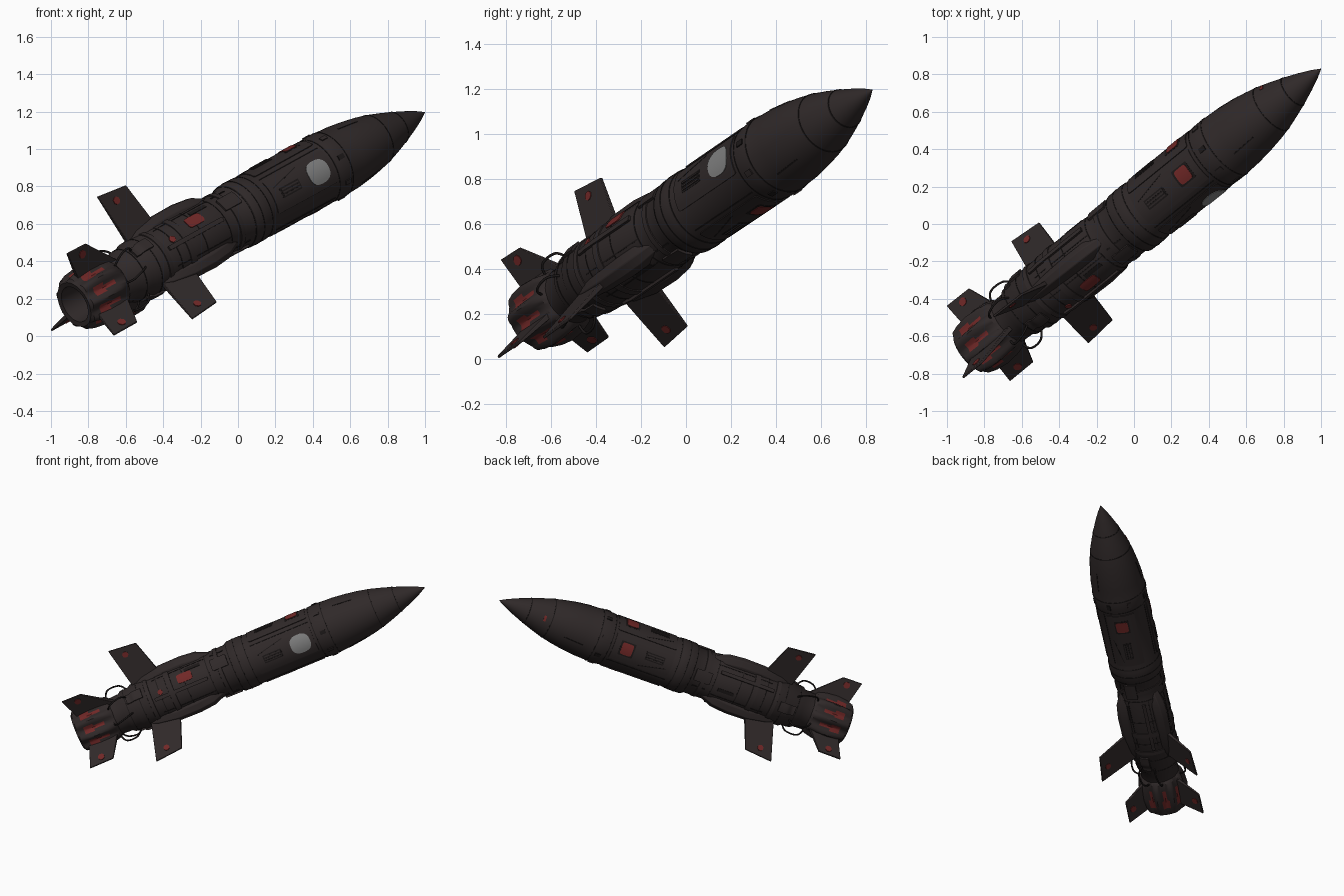
import bpy, bmesh, math
from mathutils import Vector, Matrix

if "Cube" in bpy.data.objects:
    bpy.data.objects.remove(bpy.data.objects["Cube"])

# Local frame: z runs along the missile from tail to nose, then tilted into place
TAIL, TIP = Vector((-0.876, -0.685, 0.168)), Vector((1.0, 0.83, 1.197))
D = (TIP - TAIL).normalized()
U = D.cross(Vector((0, 0, 1))).normalized()
V = U.cross(D)
LEN = (TIP - TAIL).length
FRAME = Matrix.Translation(TAIL) @ Matrix((V, U, D)).transposed().to_4x4()


def material(name, rgb):
    m = bpy.data.materials.new(name)
    m.diffuse_color = (*rgb, 1)
    m.use_nodes = True
    m.node_tree.nodes["Principled BSDF"].inputs["Base Color"].default_value = m.diffuse_color
    return m


BODY = material("dark brown paint", (0.029, 0.022, 0.022))
DARK = material("black seam", (0.012, 0.0095, 0.0095))
RED = material("dull red", (0.165, 0.021, 0.020))
GREY = material("bare grey metal", (0.22, 0.22, 0.22))


def P(deg, r, s, side=0):
    """Point at roll angle, radius and station, with a sideways offset."""
    a = math.radians(deg)
    return Vector((r * math.sin(a) + side * math.cos(a), r * math.cos(a) - side * math.sin(a), s))


def finish(name, bm, mats, bevel=0):
    bmesh.ops.recalc_face_normals(bm, faces=bm.faces)
    me = bpy.data.meshes.new(name)
    bm.to_mesh(me)
    bm.free()
    for m in mats:
        me.materials.append(m)
    ob = bpy.data.objects.new(name, me)
    bpy.context.collection.objects.link(ob)
    ob.matrix_world = FRAME
    if bevel:
        b = ob.modifiers.new("bevel", "BEVEL")
        b.width, b.segments = bevel, 2
    bpy.ops.object.select_all(action='DESELECT')
    ob.select_set(True)
    bpy.context.view_layer.objects.active = ob
    bpy.ops.object.shade_smooth_by_angle(angle=math.radians(35))
    return ob


def loft(name, rings, mats, rule=None, closed=False, bevel=0):
    """Skin equal-length rings of points; ends are capped unless it closes on itself."""
    bm = bmesh.new()
    vs = [[bm.verts.new(p) for p in ring] for ring in rings]
    n = len(vs[0])
    for k in range(len(vs) if closed else len(vs) - 1):
        a, b = vs[k], vs[(k + 1) % len(vs)]
        for i in range(n):
            f = bm.faces.new((a[i], a[(i + 1) % n], b[(i + 1) % n], b[i]))
            if rule:
                f.material_index = rule(k, i)
    if not closed:
        bm.faces.new(vs[0])
        bm.faces.new(vs[-1])
    return finish(name, bm, mats, bevel)


def lathe(name, prof, mat, n=48, closed=False):
    return loft(name, [[P(360 * i / n, r, s) for i in range(n)] for s, r in prof], [mat], closed=closed)


PROFILE = [(0.24, .13), (0.36, .135), (0.38, .15), (0.44, .152), (0.46, .165), (0.64, .168), (0.66, .172),
           (1.0, .172), (1.03, .166), (1.17, .168), (1.2, .184), (1.29, .186), (1.32, .180), (1.80, .182),
           (1.83, .187), (1.90, .188), (1.91, .186), (2.0, .182), (2.1, .170), (2.18, .157), (2.26, .139),
           (2.34, .115), (2.42, .088), (2.50, .058), (2.57, .028), (LEN, .001)]


def R(s):
    for (s0, r0), (s1, r1) in zip(PROFILE, PROFILE[1:]):
        if s0 <= s <= s1:
            return r0 + (r1 - r0) * (s - s0) / (s1 - s0)
    return PROFILE[0][1]


def panel(name, s, a, ds, da, mat, lift=.004, power=30, skew=0):
    """Curved plate on the hull, half-length ds, half-angle da; low power rounds it."""
    rings = []
    for i in range(13):
        t = math.sin(math.pi / 2 * (i / 6 - 1)) * .995
        w = da * (1 - abs(t) ** power) ** (1 / power)
        z = s + ds * t
        angs = [a + skew * t + w * (j / 4 - 1) for j in range(9)]
        rings.append([P(g, R(z) + lift, z) for g in angs] + [P(g, R(z) - .004, z) for g in reversed(angs)])
    return loft(name, rings, [mat])


def disc_on_fin(name, a, r, s, half, rad):
    pts = [(r + rad * math.cos(k * math.pi / 4 + .3), s + rad * math.sin(k * math.pi / 4 + .3)) for k in range(8)]
    loft(name, [[P(a, x, z, o) for x, z in pts] for o in (-half, half)], [RED])


def fin(name, a, corners):
    """corners: root aft, root fore, tip fore, tip aft as (radius, station)."""
    hs = (.014, .014, .006, .006)
    loft(name, [[P(a, r, s, o * h) for (r, s), h in zip(corners, hs)] for o in (-1, 1)], [BODY], bevel=.003)


def tube(name, pts, rad):
    cu = bpy.data.curves.new(name, 'CURVE')
    cu.dimensions, cu.bevel_depth, cu.bevel_resolution = '3D', rad, 2
    sp = cu.splines.new('NURBS')
    sp.points.add(len(pts) - 1)
    for q, p in zip(sp.points, pts):
        q.co = (*p, 1)
    sp.use_endpoint_u, sp.order_u = True, 3
    cu.materials.append(DARK)
    ob = bpy.data.objects.new(name, cu)
    bpy.context.collection.objects.link(ob)
    ob.matrix_world = FRAME


# Hull, collars and dark seams
lathe("hull", PROFILE, BODY)
for i, s in enumerate((.40, .50, .65, .84, 1.02, 1.19, 1.245, 1.31, 1.81, 1.905, 2.25, 2.41)):
    r = R(s)
    lathe(f"seam_{i}", [(s - .003, R(s - .003) + .002), (s + .003, R(s + .003) + .002),
                        (s + .003, r - .02), (s - .003, r - .02)], DARK, closed=True)
for i, (s, w) in enumerate(((.57, .02), (.73, .025), (1.10, .02))):
    lathe(f"collar_{i}", [(s - w, .15), (s - w + .006, R(s) + .005), (s + w - .006, R(s) + .005), (s + w, .15)], BODY)

# Lobed nozzle: red hollows between petals, open at the rear
LOBES, N = 9, 72
NOZ = [(.29, .130, 0), (.27, .146, .006), (.21, .153, .014), (.13, .154, .019), (.06, .148, .016), (.012, .140, .008),
       (0, .128, 0), (.004, .102, 0), (.16, .085, 0), (.17, .01, 0)]


def nozzle_rule(k, i):
    if k >= 8:
        return 2
    c = math.cos(2 * math.pi * LOBES * (i + .5) / N)
    return 1 if (k == 2 and c < -.5) or (k == 3 and c < -.2) else 0


loft("nozzle", [[P(360 * i / N, r + w * math.cos(2 * math.pi * LOBES * i / N), s) for i in range(N)]
                for s, r, w in NOZ], [BODY, RED, DARK], nozzle_rule)

# Middle fins with their long root fairings
for i, (a, ds) in enumerate(((99, -.025), (-37.5, 0), (-135, .005))):
    fin(f"middle_fin_{i}", a, [(.14, .51 + ds), (.14, .73 + ds), (.432, .65 + ds), (.452, .45 + ds)])
    disc_on_fin(f"middle_fin_mark_{i}", a, .385, .55 + ds, .0115, .022)
    secs = ((.50, .165, .02), (.56, .19, .028), (.70, .215, .034), (.86, .217, .038), (.97, .205, .038), (1.06, .165, .03))
    loft(f"fin_fairing_{i}", [[P(a, .10, s, -w * 1.5), P(a, r - .035, s, -w * 1.4), P(a, r, s, -w * .6),
                               P(a, r, s, w * .6), P(a, r - .035, s, w * 1.4), P(a, .10, s, w * 1.5)]
                              for s, r, w in secs], [BODY], bevel=.004)
    for side in (-24, 24):
        panel(f"fairing_edge_{i}_{side}", .82, a + side, .2, 1, DARK, .002)

# Swept tail fins, the upper one with a longer root
for i, (a, root, tip) in enumerate(((74.5, .34, .14), (-35, .27, .175), (-151, .27, .165))):
    fin(f"tail_fin_{i}", a, [(.12, .05), (.12, root), (.306, tip), (.308, .0)])
    disc_on_fin(f"tail_fin_mark_{i}", a, .262, .10, .012, .024)

# Cable loops around the neck
for i, a in enumerate((120, 50, 5, -60, -100, -170)):
    tube(f"neck_cable_{i}", [P(a, .14, .27), P(a, .185, .28), P(a + 6, .20, .34), P(a + 10, .19, .40),
                             P(a + 10, .15, .42)], .006)

# Forward body: four raised plates, each with vents, seams and a patch
for i, a in enumerate((16, 97, 165, -90)):
    panel(f"raised_plate_{i}", 1.57, a, .22, 32, BODY, .005)
    panel(f"plate_gap_{i}", 1.57, a + 39, .22, 1, DARK, .002)
    panel(f"vent_{i}", 1.48, a - 2, .07, 9, DARK, .006)
    for k in range(3):
        panel(f"vent_slat_{i}_{k}", 1.48, a - 7 + k * 5, .062, 1.2, BODY, .010)
    panel(f"slanted_seam_{i}", 1.48, a + 19, .1, .9, DARK, .006, 30, 7)
    if i:
        panel(f"patch_frame_{i}", 1.69, a, .054, 16, DARK, .006)
        panel(f"red_patch_{i}", 1.69, a, .042, 13, RED, .0085, 6)
panel("grey_patch", 1.69, 16, .072, 20.5, GREY, .008, 2.6)

# Rear body: one red patch with a dot, lengthwise seams and conduits
panel("rear_red_patch", .85, 48, .055, 11, RED, .005, 6)
panel("rear_red_dot", .655, 36, .018, 6, RED, .006, 2)
for i, a in enumerate((48, 165, -75)):
    panel(f"rear_conduit_{i}", .80, a - 24, .2, 4, BODY, .012)
    panel(f"rear_hatch_{i}", .92, a + 17, .06, 4, DARK, .003)
    panel(f"neck_block_{i}", .47, a + 5, .06, 12, BODY, .012)
    panel(f"waist_block_{i}", 1.11, a, .06, 14, BODY, .012)
    panel(f"waist_seam_{i}", 1.11, a + 30, .05, 1.5, DARK, .003)

# Nose: small latches behind the seam and lengthwise slots
for i in range(8):
    panel(f"nose_latch_{i}", 1.865, 20 + 45 * i, .02, 4, BODY if i % 2 else DARK, .006)
for i in range(3):
    panel(f"nose_slot_{i}", 2.06, 70 + 120 * i, .07, 1.2, DARK, .002)
panel("nose_red_mark", 2.3, 163, .008, 9, RED, .003)
